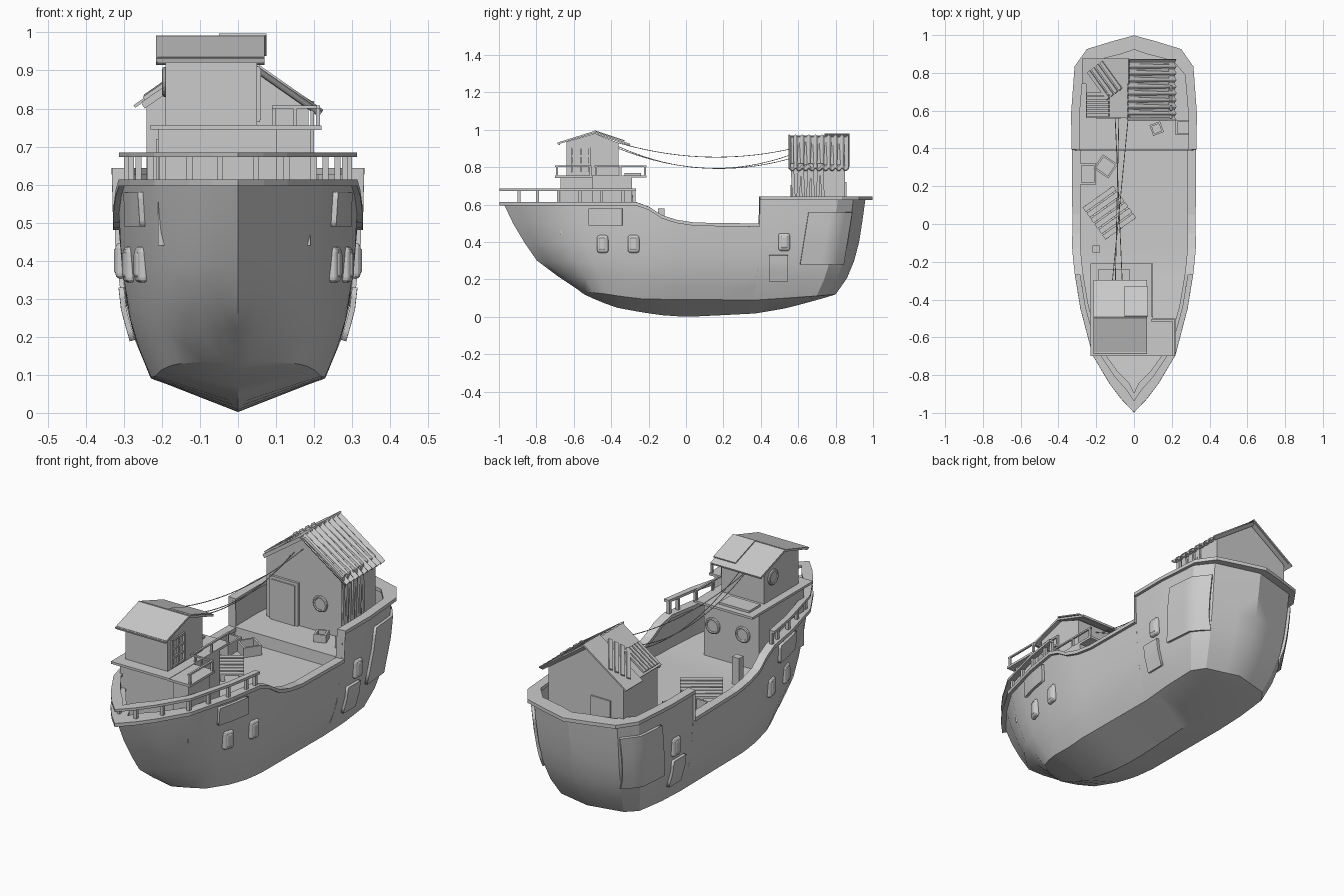
import bpy, bmesh, math
from mathutils import Vector, Matrix

if "Cube" in bpy.data.objects:
    bpy.data.objects.remove(bpy.data.objects["Cube"])

def lerp(tab, t):
    for (a, u), (b, v) in zip(tab, tab[1:]):
        if t <= b:
            return u if b == a else u + (v - u) * max(0, (t - a) / (b - a))
    return tab[-1][1]

def finish(name, bm, smooth=0.0):
    bmesh.ops.remove_doubles(bm, verts=bm.verts, dist=1e-4)
    bmesh.ops.recalc_face_normals(bm, faces=bm.faces)
    if smooth:
        for f in bm.faces:
            f.smooth = True
        for e in bm.edges:
            e.smooth = e.calc_face_angle(3) < smooth
    me = bpy.data.meshes.new(name)
    bm.to_mesh(me)
    bm.free()
    ob = bpy.data.objects.new(name, me)
    bpy.context.collection.objects.link(ob)
    return ob

def skin(bm, rows, closed=False):
    vs = [[bm.verts.new(p) for p in r] for r in rows]
    for r, s in zip(vs, vs[1:]):
        n = len(r)
        for j in range(n if closed else n - 1):
            bm.faces.new((r[j], r[(j + 1) % n], s[(j + 1) % n], s[j]))
    if closed:
        bm.faces.new(vs[0])
        bm.faces.new(vs[-1][::-1])

def prism(name, axis, a, b, prof):
    place = {'x': lambda t, u, v: (t, u, v), 'y': lambda t, u, v: (u, t, v), 'z': lambda t, u, v: (u, v, t)}[axis]
    bm = bmesh.new()
    skin(bm, [[place(t, u, v) for u, v in prof] for t in (a, b)], True)
    return finish(name, bm)

def slab(name, axis, a, b, p, q, th=.01):
    d = Vector((q[0] - p[0], q[1] - p[1])).normalized() * th
    n = (-d.y, d.x)
    return prism(name, axis, a, b, [p, q, (q[0] + n[0], q[1] + n[1]), (p[0] + n[0], p[1] + n[1])])

def box(name, c, s, rot=(0, 0, 0), bevel=0):
    bm = bmesh.new()
    bmesh.ops.create_cube(bm, size=1, matrix=Matrix.Diagonal((*s, 1)))
    ob = finish(name, bm)
    ob.location, ob.rotation_euler = c, rot
    if bevel:
        m = ob.modifiers.new("bevel", 'BEVEL')
        m.width, m.segments = bevel, 3
    return ob

def span(name, x0, x1, y0, y1, z0, z1):
    return box(name, ((x0 + x1) / 2, (y0 + y1) / 2, (z0 + z1) / 2), (x1 - x0, y1 - y0, z1 - z0))

def wire(name, pts, r):
    cu = bpy.data.curves.new(name, 'CURVE')
    cu.dimensions, cu.bevel_depth, cu.bevel_resolution = '3D', r, 1
    sp = cu.splines.new('POLY')
    sp.points.add(len(pts) - 1)
    for p, c in zip(sp.points, pts):
        p.co = (*c, 1)
    bpy.context.collection.objects.link(bpy.data.objects.new(name, cu))

def porthole(name, c, r, rot):
    bpy.ops.mesh.primitive_torus_add(major_radius=r, minor_radius=.008, major_segments=20, minor_segments=8, location=c, rotation=rot)
    bpy.context.object.name = name + "_ring"
    bpy.ops.mesh.primitive_cylinder_add(vertices=20, radius=r, depth=.008, location=c, rotation=rot)
    bpy.context.object.name = name + "_glass"

# Hull shape functions: plan width, sheer, keel, chine, stem and stern curves
WID = [(-1, 0), (-.85, .115), (-.7, .205), (-.45, .27), (-.25, .302), (-.13, .315), (.6, .318), (.84, .3), (.93, .235), (1, 0)]
SHEER = [(-1, .6), (-.27, .6), (-.2, .575), (-.13, .53), (-.05, .505), (.05, .49), (.4, .485)]
KEEL = [(-1, .14), (-.7, .095), (-.45, .048), (-.15, .01), (0, 0), (.4, .018), (.6, .045), (.84, .09), (1, .12)]
CHINE = [(-1, .14), (-.6, .125), (-.25, .095), (.4, .09), (.7, .105), (1, .12)]
STEM = [(.14, -.57), (.284, -.785), (.42, -.88), (.5, -.925), (.606, -.975)]
STERN = [(.12, .8), (.23, .877), (.365, .92), (.6, .957), (.64, .96)]
FULL = [(.09, .72), (.18, .84), (.27, .92), (.45, .985), (.6, 1)]

def hull(Y, z):
    y = Y + ((lerp(STEM, z) + 1) if Y < 0 else (lerp(STERN, z) - 1)) * Y * Y
    return Vector((lerp(WID, Y) * lerp(FULL, z), y, z))

def hull_at(y, z):
    Y = y
    for _ in range(40):
        Y = max(-1, min(1, Y + .6 * (y - hull(Y, z).y)))
    return hull(Y, z)

def offset(p, Y, d):
    k = d * (1.8 if Y < 0 else 2.7) if d > 0 else d * (2.6 if Y < 0 else 1.2)
    return Vector((max(0, p.x + d) if abs(Y) < 1 else 0, p.y + k * Y ** 3, p.z))

FORE = [-1, -.93, -.85, -.7, -.57, -.45, -.35, -.27]
MID = [-.2, -.13, -.05, .05, .2, .4]
AFT = [.4, .5, .6, .72, .84, .89, .93, .97, 1]
STATIONS = [(Y, lerp(SHEER, Y), lerp([(-1, .5), (-.5, .46), (-.2, .44)], Y)) for Y in FORE + MID] + [(Y, .63, .5) for Y in AFT]

# Hull with bulwarks and stepped deck
bm = bmesh.new()
for s in (1, -1):
    rows = []
    for Y, top, deck in STATIONS:
        zc = lerp(CHINE, Y)
        chine = hull(Y, zc)
        r = [Vector((0, chine.y, lerp(KEEL, Y)))] + [hull(Y, zc + (top - zc) * f) for f in (0, .17, .35, .55, .78, 1)]
        inn = offset(r[-1], Y, -.025)
        r += [inn, Vector((inn.x, inn.y, deck)), Vector((0, inn.y, deck))]
        rows.append([(p.x * s, p.y, p.z) for p in r])
    skin(bm, rows)
finish("hull", bm, .5)

# Rim strips that follow the hull edge: gunwale cap and bow rail
def rim(name, stations, h, out, inn):
    bm = bmesh.new()
    for s in (1, -1):
        rows = []
        for Y, base, z in stations:
            p = hull(Y, base)
            p.z = z
            o, i = offset(p, Y, out), offset(p, Y, inn)
            rows.append([(q.x * s, q.y, q.z + dz) for q, dz in ((o, 0), (o, h), (i, h), (i, 0))])
        skin(bm, rows, True)
    finish(name, bm)

rim("gunwale_cap", [(Y, t, t - .004) for Y, t, d in STATIONS], .018, .0145, -.03)
rim("bow_rail", [(Y, .6, .672) for Y in FORE], .013, .014, -.014)
for s in (1, -1):
    for Y in (-.93, -.82, -.7, -.58, -.46, -.34, -.28):
        p = offset(hull(Y, .6), Y, -.006)
        box("rail_post", (p.x * s, p.y, .64), (.016, .016, .07))

# Hull portholes and welded plates on both sides
def plate(name, s, y0, y1, z0, z1, skew=0):
    bm = bmesh.new()
    rows = []
    for i in range(7):
        row = []
        for j in range(6):
            v = j / 5
            z = z0 + (z1 - z0) * v
            y = y0 + (y1 - y0) * i / 6 + skew * v
            p = hull_at(y, z)
            row.append((s * (p.x + .008), p.y, p.z))
        rows.append(row)
    skin(bm, rows)
    ob = finish(name, bm, .6)
    m = ob.modifiers.new("thick", 'SOLIDIFY')
    m.thickness, m.offset = .014, 0

for s in (1, -1):
    for y, z in ((-.445, .39), (-.28, .39), (.525, .4)):
        p, a, b = hull_at(y, z), hull_at(y - .03, z), hull_at(y + .03, z)
        yaw = -math.atan2(b.x - a.x, b.y - a.y) * s
        box("hull_porthole_frame", (s * p.x, y, z), (.03, .062, .095), (0, 0, yaw), .014)
        box("hull_porthole_glass", (s * (p.x + .002), y, z), (.034, .04, .07), (0, 0, yaw), .01)
    plate("stern_plate", s, .61, .84, .28, .56, .045)
    plate("side_plate", s, .445, .545, .19, .33)
    plate("bow_plate", s, -.52, -.34, .49, .58)

# Fore cabin: lower house, platform, upper house and roof
span("lower_cabin", -.21, .1, -.655, -.29, .44, .745)
span("lower_cabin_side", .1, .19, -.67, -.5, .44, .745)
span("platform", -.23, .1, -.7, -.21, .745, .757)
span("platform_side", .1, .22, -.7, -.5, .743, .755)
prism("upper_cabin", 'x', -.19, .05, [(-.64, .75), (-.36, .75), (-.36, .93), (-.49, .98), (-.64, .935)])
slab("fore_roof_front", 'x', -.215, .07, (-.685, .922), (-.49, .983))
slab("fore_roof_back", 'x', -.215, .07, (-.5, .983), (-.3, .915))
slab("fore_roof_patch", 'x', -.05, .075, (-.49, .992), (-.33, .938), .006)
span("roof_fascia", -.212, .068, -.682, -.674, .92, .935)
for x in (.05, -.12):
    porthole("cabin_porthole", (x, -.288, .61), .034, (math.pi / 2, 0, 0))
porthole("upper_porthole", (-.192, -.43, .87), .032, (0, math.pi / 2, 0))
for y in (-.61, -.562, -.515):
    span("window_bar", .048, .06, y - .005, y + .005, .77, .905)
for z in (.77, .815, .86, .905):
    span("window_crossbar", .048, .058, -.615, -.51, z - .005, z + .005)
span("roof_hatch", -.19, -.02, -.33, -.24, .757, .768)

# Small railing around the platform
for x, y in ((.095, -.22), (.095, -.35), (.095, -.48), (.21, -.51), (.21, -.69), (.15, -.51)):
    span("platform_post", x - .005, x + .005, y - .005, y + .005, .755, .805)
span("platform_rail_a", .09, .1, -.49, -.21, .8, .808)
span("platform_rail_b", .09, .215, -.515, -.505, .8, .808)
span("platform_rail_c", .205, .215, -.7, -.505, .8, .808)

# Aft house with gable facing forward
prism("aft_house", 'y', .575, .85, [(-.24, .49), (.185, .49), (.185, .815), (-.03, .955), (-.24, .81)])
span("door_frame", -.215, -.055, .563, .58, .5, .72)
span("door", -.2, -.07, .558, .57, .5, .705)
porthole("aft_porthole", (.066, .572, .645), .034, (math.pi / 2, 0, 0))
slab("gable_trim", 'y', .562, .576, (.19, .805), (-.03, .95), -.014)
slab("gable_trim", 'y', .562, .576, (-.245, .8), (-.03, .95), .014)
for i in range(7):
    y = .575 + i * .026
    box("wall_slat", (.195, y, .67), (.01, .017, .3), (.05 * (-1) ** i, 0, 0))
span("rear_board", -.17, -.06, .848, .858, .55, .72)
span("rear_board_small", -.05, .06, .848, .86, .5, .6)

# Corrugated right roof half, flat left half with loose boards
bm = bmesh.new()
rows = []
for i in range(73):
    y = .55 + .32 * i / 72
    w = .008 * math.cos(2 * math.pi * i / 8)
    rows.append([(x + w * .57, y, .965 - .7 * (x + .03) + w * .8) for x in (-.035, .22)])
skin(bm, rows)
m = finish("corrugated_roof", bm, 1).modifiers.new("thick", 'SOLIDIFY')
m.thickness = .006
slab("left_roof", 'y', .56, .87, (-.25, .812), (-.03, .965), .006)
slab("left_roof_sheet", 'y', .74, .875, (-.27, .802), (-.025, .974), .008)
tilt = -math.atan(.7)
for i in range(6):
    y = .57 + i * .022
    slab("roof_slat", 'y', y, y + .016, (-.245, .822), (-.13, .902), .01)
for i in range(4):
    d = Vector((.04, .03)) * (i - 1.5) * .55
    x, y = -.155 + d.x, .76 + d.y
    ob = box("loose_roof_board", (x, y, .895 + .7 * (x + .155)), (.19, .02, .01))
    ob.rotation_euler = (Matrix.Rotation(tilt, 3, 'Y') @ Matrix.Rotation(-.85, 3, 'Z')).to_euler()

# Deck clutter: pallet, open crates, bollard
def rotated(c, rz, off):
    return Vector(c) + Matrix.Rotation(rz, 3, 'Z') @ Vector(off)

pc, pr = (-.13, .06, .45), .62
for i in range(6):
    box("pallet_plank", rotated(pc, pr, (0, -.09 + i * .036, .022)), (.2, .028, .01), (0, 0, pr))
for i in (-1, 0, 1):
    box("pallet_runner", rotated(pc, pr, (i * .085, 0, .003)), (.02, .21, .028), (0, 0, pr))

def crate(c, w, d, h, rz):
    box("crate_floor", rotated(c, rz, (0, 0, .006)), (w, d, .01), (0, 0, rz))
    for s in (1, -1):
        box("crate_side", rotated(c, rz, (s * w / 2, 0, h / 2)), (.01, d + .01, h), (0, 0, rz))
        box("crate_end", rotated(c, rz, (0, s * d / 2, h / 2)), (w, .01, h), (0, 0, rz))

crate((-.245, .265, .44), .075, .1, .06, 0)
crate((-.15, .305, .44), .085, .08, .05, -.6)
crate((.12, .505, .5), .05, .05, .04, .35)
crate((.26, .51, .5), .07, .07, .06, 0)
span("bollard", -.22, -.18, -.15, -.115, .44, .58)

# Sagging ropes between the houses
for x0, x1, z0, z1, sag in ((-.1, -.08, .91, .87, .095), (-.06, -.1, .9, .85, .08), (-.12, -.03, .93, .9, .06)):
    pts = []
    for i in range(21):
        t = i / 20
        pts.append((x0 + (x1 - x0) * t, -.36 + .93 * t, z0 + (z1 - z0) * t - 4 * sag * t * (1 - t)))
    wire("rope", pts, .002)
